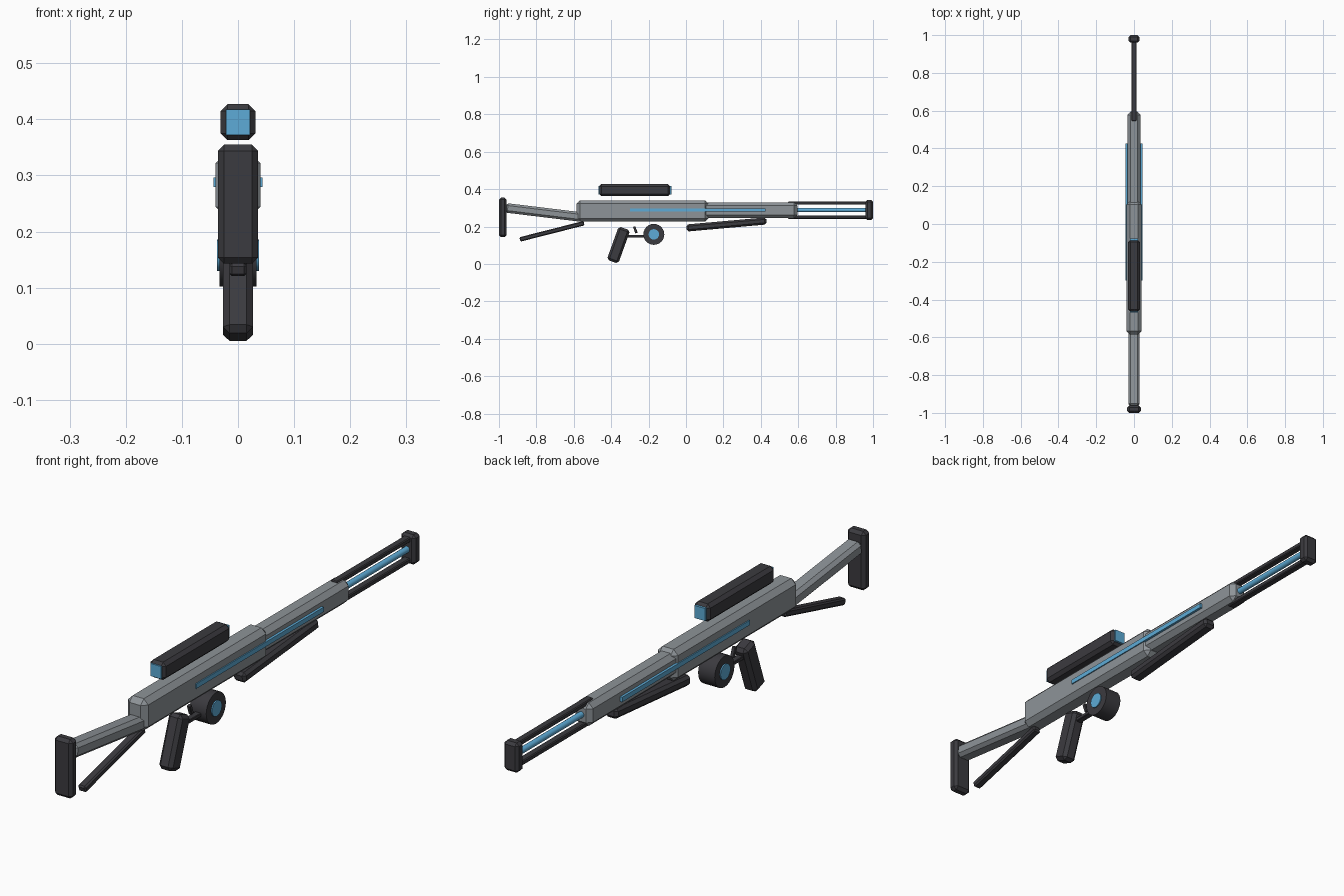
import bpy
import bmesh
from math import atan2, hypot, pi
from mathutils import Matrix, Vector

cube = bpy.data.objects.get("Cube")
if cube:
    bpy.data.objects.remove(cube)


def material(name, rgb):
    m = bpy.data.materials.new(name)
    m.use_nodes = True
    m.diffuse_color = (*rgb, 1)
    m.node_tree.nodes["Principled BSDF"].inputs["Base Color"].default_value = (*rgb, 1)
    return m


GREY = material("steel grey", (0.27, 0.295, 0.315))
DARK = material("charcoal", (0.044, 0.043, 0.05))
BLUE = material("energy blue", (0.11, 0.41, 0.68))


def finish(name, bm, mat):
    mesh = bpy.data.meshes.new(name)
    bm.to_mesh(mesh)
    bm.free()
    mesh.materials.append(mat)
    ob = bpy.data.objects.new(name, mesh)
    bpy.context.collection.objects.link(ob)
    return ob


def bar(name, mat, start, end, width, height, bevel=0.0, x=0.0):
    """Chamfered box running between two (y, z) points."""
    dy, dz = end[0] - start[0], end[1] - start[1]
    centre = Vector((x, (start[0] + end[0]) / 2, (start[1] + end[1]) / 2))
    bm = bmesh.new()
    bmesh.ops.create_cube(bm, size=1)
    bmesh.ops.scale(bm, vec=(width, hypot(dy, dz), height), verts=bm.verts)
    if bevel:
        bmesh.ops.bevel(bm, geom=bm.edges[:], offset=bevel, segments=1,
                        affect='EDGES', clamp_overlap=True)
    bm.transform(Matrix.Translation(centre) @ Matrix.Rotation(atan2(dz, dy), 4, 'X'))
    return finish(name, bm, mat)


def rod(name, mat, axis, centre, radius, length, sides):
    bm = bmesh.new()
    bmesh.ops.create_cone(bm, cap_ends=True, segments=sides, radius1=radius,
                          radius2=radius, depth=length)
    bm.transform(Matrix.Translation(centre) @ Matrix.Rotation(pi / 2, 4, axis))
    ob = finish(name, bm, mat)
    bpy.ops.object.select_all(action='DESELECT')
    bpy.context.view_layer.objects.active = ob
    ob.select_set(True)
    bpy.ops.object.shade_smooth_by_angle(angle=pi / 6)
    return ob


# Main body
bar("receiver", GREY, (-0.585, 0.283), (0.12, 0.283), 0.08, 0.114, 0.018)
bar("barrel_housing", GREY, (0.09, 0.287), (0.595, 0.287), 0.07, 0.083, 0.017)
for side, x in (("left", 0.037), ("right", -0.037)):
    bar(side + "_glow_strip", BLUE, (-0.3, 0.288), (0.425, 0.288), 0.014, 0.017, x=x)

# Open barrel with an energy core between two rails
for place, z in (("upper", 0.325), ("lower", 0.25)):
    bar(place + "_rail", DARK, (0.545, z), (0.97, z), 0.026, 0.017, 0.003)
rod("energy_core", BLUE, 'X', (0, 0.77, 0.288), 0.011, 0.4, 16)
bar("muzzle", DARK, (0.96, 0.288), (1.0, 0.288), 0.058, 0.107, 0.01)

# Stock
bar("stock", GREY, (-0.965, 0.3), (-0.545, 0.249), 0.06, 0.051, 0.012)
bar("stock_strut", DARK, (-0.888, 0.131), (-0.545, 0.218), 0.031, 0.024, 0.005)
bar("butt_plate", DARK, (-1.0, 0.249), (-0.96, 0.249), 0.072, 0.212, 0.011)

# Sight with a lens at each end
bar("scope", DARK, (-0.465, 0.395), (-0.084, 0.395), 0.062, 0.064, 0.012)
for place, y in (("rear", -0.458), ("front", -0.088)):
    bar(place + "_lens", BLUE, (y - 0.01, 0.395), (y + 0.01, 0.395), 0.042, 0.045)

# Grip, trigger and guard
bar("grip", DARK, (-0.393, 0.012), (-0.329, 0.19), 0.054, 0.065, 0.012)
bar("trigger_guard", DARK, (-0.33, 0.149), (-0.2, 0.149), 0.024, 0.013, 0.002)
bar("trigger", DARK, (-0.265, 0.165), (-0.277, 0.2), 0.014, 0.013, 0.002)

# Power drum
rod("power_drum", DARK, 'Y', (0, -0.172, 0.158), 0.056, 0.066, 24)
rod("drum_core", BLUE, 'Y', (0, -0.172, 0.158), 0.028, 0.074, 20)

# Fore grip
bar("fore_grip", DARK, (0.003, 0.192), (0.43, 0.23), 0.05, 0.038, 0.01)
